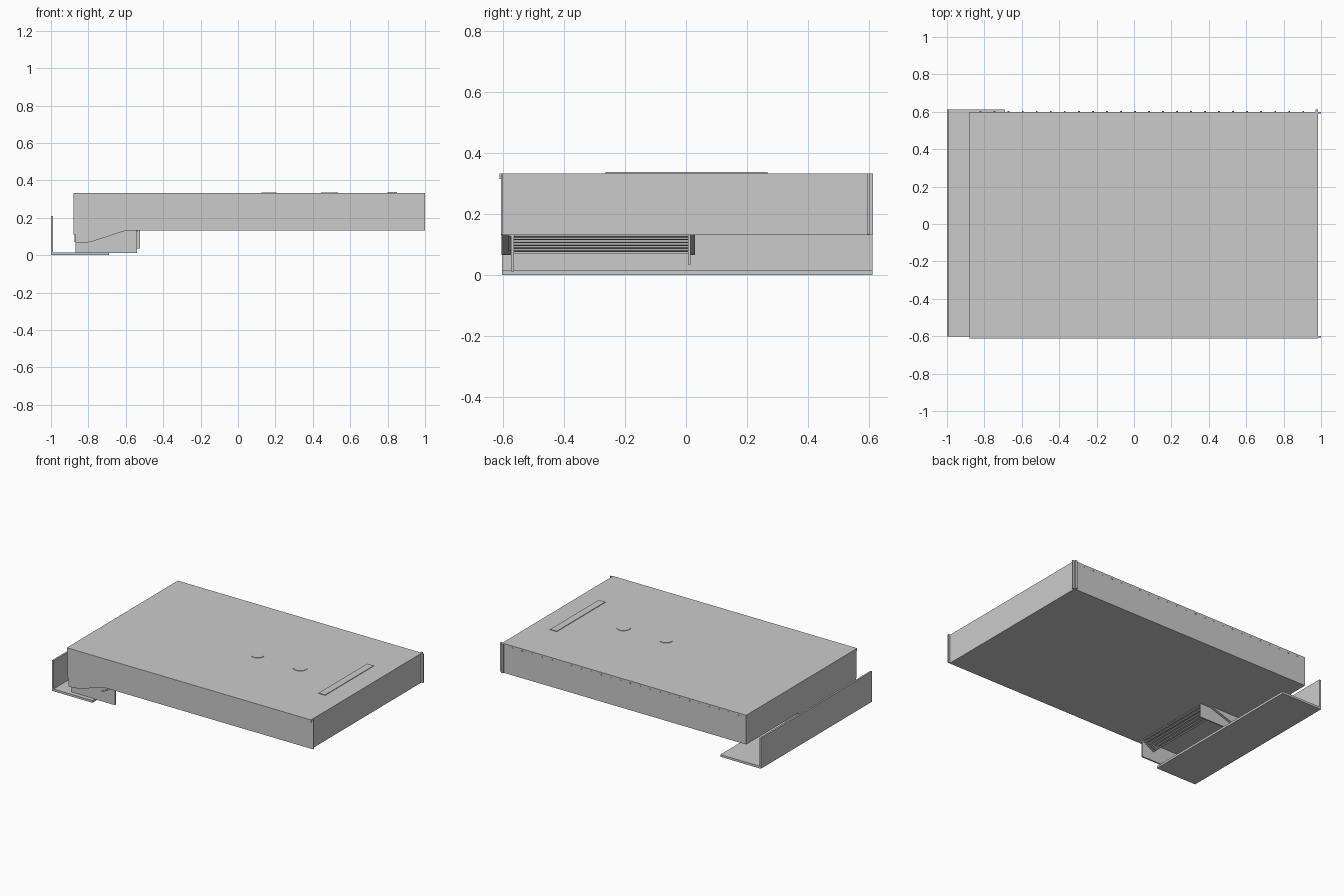
import bpy, bmesh
from mathutils import Vector

if "Cube" in bpy.data.objects:
    bpy.data.objects.remove(bpy.data.objects["Cube"])


def box(name, x, y, z):
    """Axis-aligned box from (min, max) pairs."""
    bm = bmesh.new()
    bmesh.ops.create_cube(bm, size=1)
    for v in bm.verts:
        v.co = Vector([(r[0] + r[1]) / 2 + c * (r[1] - r[0])
                       for c, r in zip(v.co, (x, y, z))])
    return finish(name, bm)


def prism(name, xz, y0, y1):
    """Extrude an x-z profile along y."""
    bm = bmesh.new()
    face = bm.faces.new([bm.verts.new((x, y0, z)) for x, z in xz])
    ext = bmesh.ops.extrude_face_region(bm, geom=[face])
    moved = [g for g in ext["geom"] if isinstance(g, bmesh.types.BMVert)]
    bmesh.ops.translate(bm, verts=moved, vec=(0, y1 - y0, 0))
    return finish(name, bm)


def finish(name, bm):
    bmesh.ops.recalc_face_normals(bm, faces=bm.faces)
    mesh = bpy.data.meshes.new(name)
    bm.to_mesh(mesh)
    bm.free()
    ob = bpy.data.objects.new(name, mesh)
    bpy.context.collection.objects.link(ob)
    return ob


def disc(name, loc, r, h, axis='Z', sides=24):
    rot = (1.5708, 0, 0) if axis == 'Y' else (0, 0, 0)
    bpy.ops.mesh.primitive_cylinder_add(vertices=sides, radius=r, depth=h,
                                        location=loc, rotation=rot)
    ob = bpy.context.object
    ob.name = name
    bpy.ops.object.shade_smooth_by_angle()
    return ob


TOP, BOT = 0.333, 0.135

# main slab body with front skin and its folded lips
box("slab_body", (-0.88, 0.985), (-0.6, 0.6), (BOT, TOP))
box("front_skin", (-0.88, 0.985), (-0.605, -0.6), (BOT, TOP))
box("front_top_lip", (-0.88, 0.985), (-0.611, -0.605), (0.315, TOP))
box("bottom_skin", (-0.88, 0.985), (-0.605, 0.6), (0.131, BOT))

# corner posts at the right end
box("front_corner_post", (0.985, 1.0), (-0.606, -0.599), (0.132, TOP))
box("back_corner_post", (0.985, 1.0), (0.592, 0.6), (0.132, TOP))
box("back_corner_flange", (0.97, 0.985), (0.6, 0.612), (0.132, TOP))

# rivets along the back
for i in range(24):
    disc("rivet", (-0.82 + i * 0.075, 0.601, 0.317), 0.005, 0.004, 'Y', 8)

# low raised details on the top
box("top_rail", (0.80, 0.85), (-0.263, 0.267), (TOP, TOP + 0.004))
disc("top_cap_small", (0.165, -0.02, TOP + 0.001), 0.04, 0.004)
disc("top_cap_large", (0.49, -0.02, TOP + 0.001), 0.045, 0.004)

# L-shaped bumper below the left end
prism("bumper_angle", [(-1, 0), (-0.69, 0), (-0.69, 0.015), (-0.988, 0.015),
                       (-0.988, 0.21), (-1, 0.21)], -0.602, 0.611)

# wedge brackets hanging from the slab
wedge = [(-0.87, BOT), (-0.87, 0.065), (-0.79, 0.07), (-0.59, BOT)]
for y0, y1 in ((-0.604, -0.572), (0.014, 0.03)):
    prism("wedge_bracket", wedge, y0, y1)

# side plates and the rear panel between them
box("front_side_plate", (-0.87, -0.54), (-0.572, -0.562), (0.012, BOT))
box("back_side_plate", (-0.87, -0.525), (0.006, 0.014), (0.035, BOT))
box("rear_panel", (-0.875, -0.868), (-0.562, 0.006), (0.07, BOT))
box("rear_tab", (-0.88, -0.868), (-0.6, 0.03), (0.11, BOT))

# slanted louvre panel made of slats
slats = 6
for i in range(slats):
    x, z = -0.63 + i * 0.0165, 0.076 + i * 0.0095
    prism("louvre_slat", [(x, z), (x + 0.014, z + 0.004),
                          (x + 0.010, z + 0.011), (x - 0.004, z + 0.007)],
          -0.562, 0.006)

# slanted lip on the outside of the front plate
prism("plate_lip", [(-0.635, 0.08), (-0.54, 0.128), (-0.54, BOT),
                    (-0.637, 0.088)], -0.58, -0.572)
